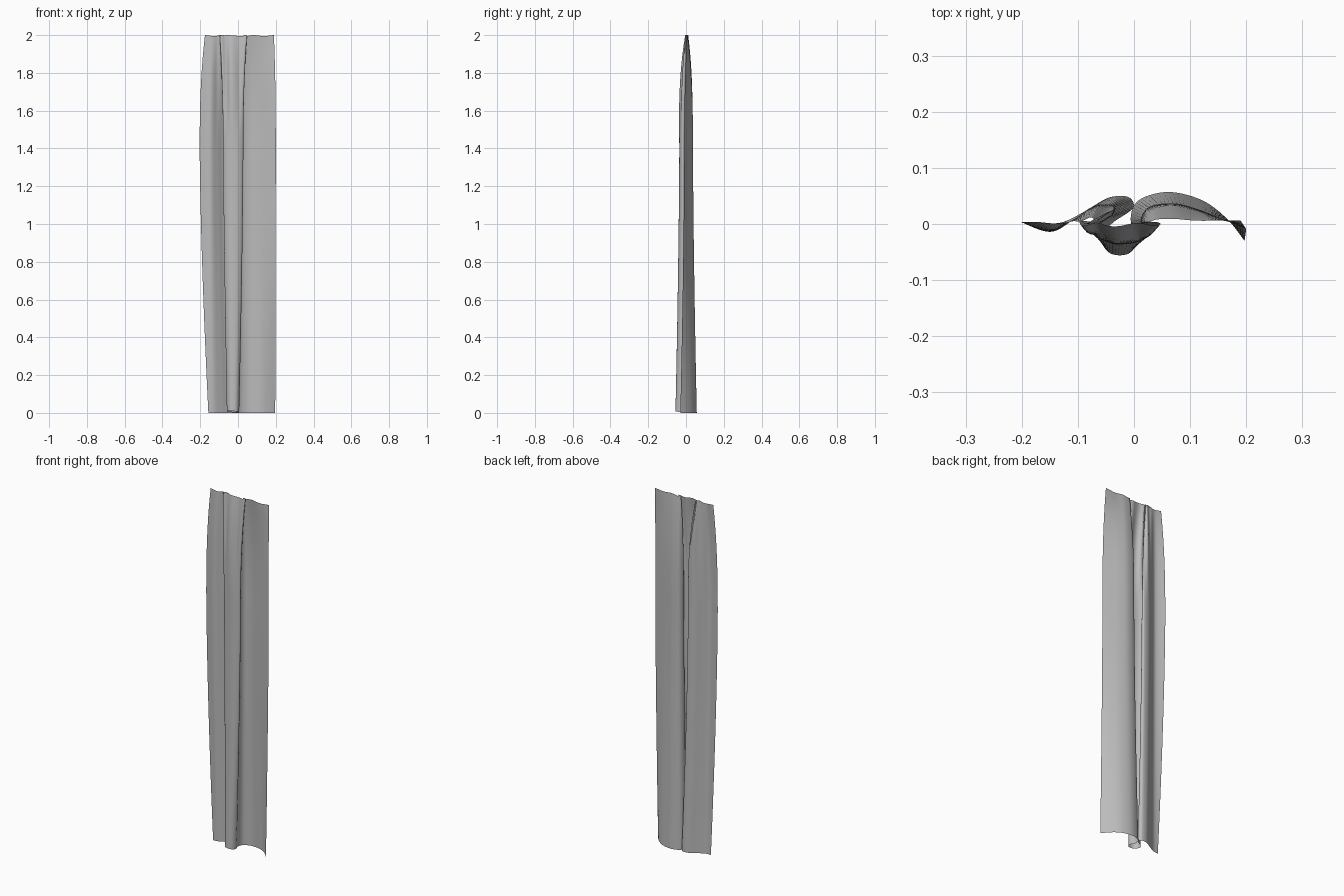
import bpy
import bmesh
from math import sin, pi, exp

default_cube = bpy.data.objects.get("Cube")
if default_cube:
    bpy.data.objects.remove(default_cube, do_unlink=True)

HEIGHT = 2.0
BEND = 1.4          # height where the gathering starts
ROWS = 56
STEPS = 7           # subdivisions between profile points

# Cross-sections in millimetres, left edge to right edge as seen from the front
hem = [(-157, 0), (-125, 4), (-85, 24), (-45, 47), (-10, 48), (-2, 28),
       (-38, 2), (-59, -24), (-43, -52), (-10, -53), (6, -28), (-6, 8),
       (8, 42), (60, 57), (120, 43), (165, 10), (197, -30)]
middle = [(-203, 4), (-150, -14), (-110, 6), (-75, 30), (-38, 34), (-38, 16),
          (-72, -2), (-76, -16), (-45, -33), (0, -34), (28, -18), (12, 4),
          (26, 30), (70, 37), (115, 26), (160, 8), (200, -9)]
heading = [(-175, 4), (-140, 1), (-108, 4), (-84, 9), (-66, 8), (-74, 5),
           (-96, 3), (-88, 0), (-52, -1), (0, -1), (46, 0), (30, 4),
           (42, 8), (72, 9), (110, 6), (150, 6), (190, 6)]


def smooth_path(points):
    """Catmull-Rom curve through the points."""
    padded = [points[0]] + points + [points[-1]]
    path = []
    for i in range(len(points) - 1):
        a, b, c, d = padded[i:i + 4]
        for k in range(STEPS):
            t = k / STEPS
            path.append(tuple(
                q + t / 2 * (r - p + t * (2 * p - 5 * q + 4 * r - s
                                          + t * (3 * (q - r) + s - p)))
                for p, q, r, s in zip(a, b, c, d)))
    path.append(points[-1])
    return [(x / 1000, y / 1000) for x, y in path]


def mix(a, b, w):
    return a + (b - a) * w


hem_path, middle_path, heading_path = map(smooth_path, (hem, middle, heading))
columns = len(hem_path)


def cloth_point(column, z):
    """Position on the cloth for one column at one height."""
    u = column / (columns - 1)
    if z < BEND:
        w = 1 - (1 - z / BEND) ** 1.5
        start, end = hem_path[column], middle_path[column]
    else:
        w = ((z - BEND) / (HEIGHT - BEND)) ** 2.5
        start, end = middle_path[column], heading_path[column]
    x, y = mix(start[0], end[0], w), mix(start[1], end[1], w)

    # Small gathers that fade out below the heading
    rise = max(0, (z - BEND) / (HEIGHT - BEND))
    strength = rise ** 1.5 * (1.15 - rise) * exp(-((u - 0.4) / 0.28) ** 4)
    x += 0.012 * strength * sin(u * 22 * pi + 1)
    y += 0.022 * strength * sin(u * 22 * pi)

    # Gently uneven hem and heading
    lift = 0.01 * exp(-((u - 0.5) / 0.13) ** 2) * max(0, 1 - z / 0.3)
    sag = 0.005 * sin(u * 6 * pi) ** 2 * max(0, (z - 1.8) / 0.2)
    return x, y, z + lift - sag


# Curtain cloth as one open sheet
bm = bmesh.new()
grid = [[bm.verts.new(cloth_point(c, HEIGHT * r / ROWS)) for c in range(columns)]
        for r in range(ROWS + 1)]
for low, high in zip(grid, grid[1:]):
    for c in range(columns - 1):
        bm.faces.new((low[c], low[c + 1], high[c + 1], high[c]))
mesh = bpy.data.meshes.new("curtain")
bm.to_mesh(mesh)
bm.free()
curtain = bpy.data.objects.new("curtain", mesh)
bpy.context.collection.objects.link(curtain)

# Plain grey fabric
fabric = bpy.data.materials.new("grey fabric")
fabric.use_nodes = True
grey = (0.5, 0.5, 0.5, 1)
fabric.diffuse_color = grey
fabric.node_tree.nodes["Principled BSDF"].inputs["Base Color"].default_value = grey
mesh.materials.append(fabric)

# Smooth cloth shading
bpy.context.view_layer.objects.active = curtain
curtain.select_set(True)
bpy.ops.object.shade_smooth_by_angle(angle=pi / 3)
